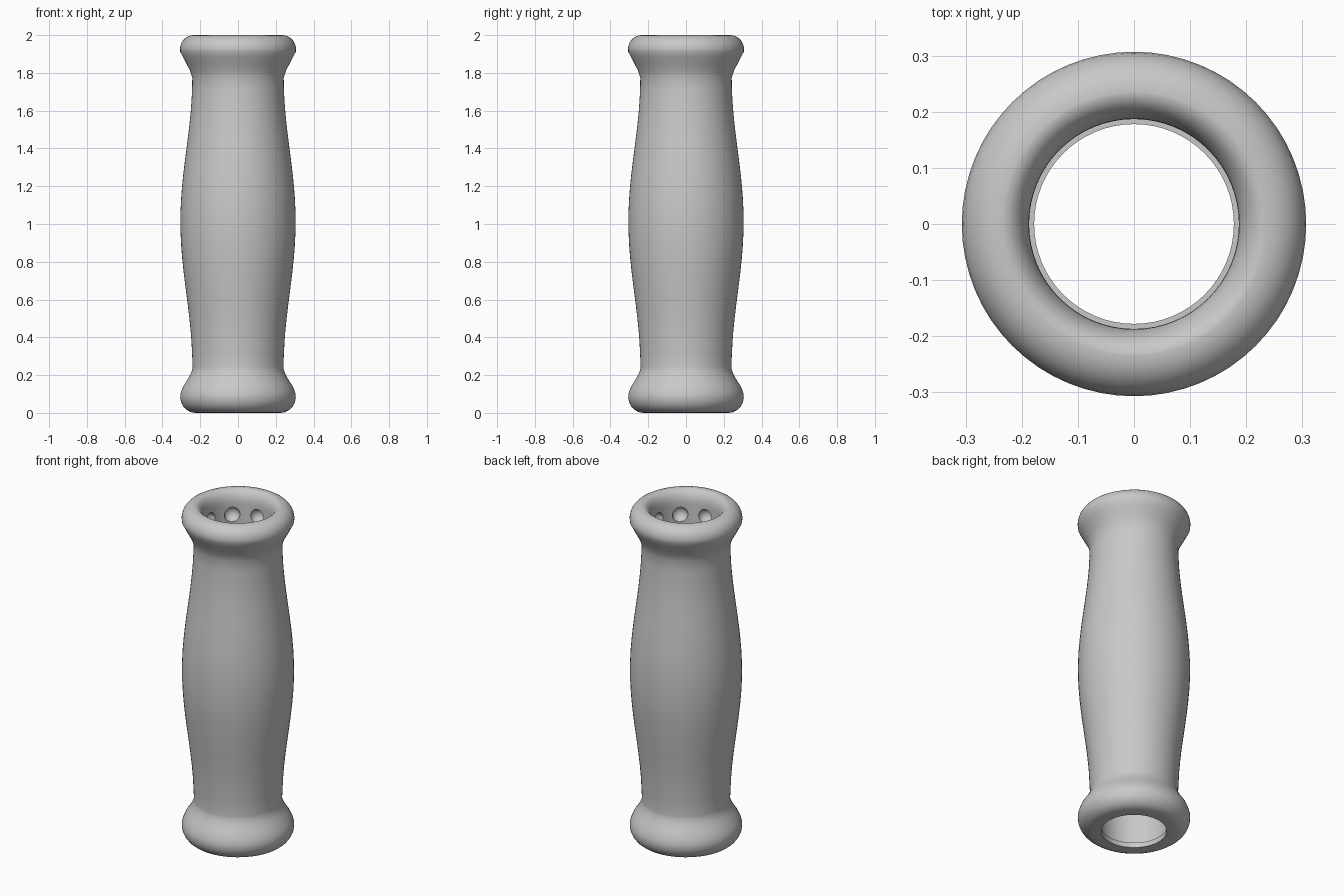
import bpy, bmesh, math
from mathutils import Matrix

cube = bpy.data.objects.get("Cube")
if cube:
    bpy.data.objects.remove(cube, do_unlink=True)

grey = bpy.data.materials.new("plain grey")
grey.use_nodes = True
colour = (0.58, 0.58, 0.58, 1)
grey.diffuse_color = colour
grey.node_tree.nodes["Principled BSDF"].inputs["Base Color"].default_value = colour

SEGMENTS = 64
BORE = 0.187


def new_object(name, bm):
    mesh = bpy.data.meshes.new(name)
    bm.to_mesh(mesh)
    bm.free()
    mesh.materials.append(grey)
    obj = bpy.data.objects.new(name, mesh)
    bpy.context.collection.objects.link(obj)
    return obj


def lathe(name, profile):
    """Spin a closed (radius, z) outline around the z axis."""
    bm = bmesh.new()
    rings = []
    for i in range(SEGMENTS):
        a = 2 * math.pi * i / SEGMENTS
        rings.append([bm.verts.new((r * math.cos(a), r * math.sin(a), z)) for r, z in profile])
    for i, ring in enumerate(rings):
        after = rings[(i + 1) % SEGMENTS]
        for j in range(len(profile)):
            k = (j + 1) % len(profile)
            bm.faces.new((ring[j], after[j], after[k], ring[k]))
    bmesh.ops.recalc_face_normals(bm, faces=bm.faces[:])
    return new_object(name, bm)


def arc(cr, cz, rr, rz, start, end, steps=8):
    """Points along an elliptical arc, angles in degrees."""
    angles = [math.radians(start + (end - start) * i / steps) for i in range(steps + 1)]
    return [(cr + rr * math.cos(a), cz + rz * math.sin(a)) for a in angles]


# Outline: lower lip and flare, swelling grip, upper flare, rounded rim, bore
lower = [(0.178, 0.0)] + arc(0.225, 0.085, 0.081, 0.085, -90, 25)
lower += [(0.288, 0.145), (0.268, 0.175), (0.252, 0.203), (0.243, 0.225), (0.24, 0.245)]
grip = [(0.2735 - 0.0315 * math.cos(2 * math.pi * t), 0.25 + 1.525 * t)
        for t in (i / 24 for i in range(1, 25))]
upper = [(0.255, 1.815), (0.274, 1.85), (0.292, 1.885)]
rim = arc(0.235, 1.925, 0.072, 0.075, -10, 90) + arc(0.235, 1.92, 0.235 - BORE, 0.08, 95, 180)
bore = [(BORE, 0.03), (0.178, 0.03)]
handle = lathe("handle_grip", lower + grip + upper + rim + bore)

# Ring of round sockets in the bore below the rim
bm = bmesh.new()
for i in range(8):
    spot = Matrix.Rotation(i * math.pi / 4, 4, "Z") @ Matrix.Translation((BORE, 0, 1.86))
    bmesh.ops.create_uvsphere(bm, u_segments=24, v_segments=12, radius=0.044, matrix=spot)
cutter = new_object("socket_cutter", bm)
cutter.hide_render = True
cutter.hide_set(True)

sockets = handle.modifiers.new("sockets", "BOOLEAN")
sockets.operation = "DIFFERENCE"
sockets.solver = "EXACT"
sockets.object = cutter

# Bake the cut so the shading follows the final surface
bpy.context.view_layer.objects.active = handle
handle.select_set(True)
bpy.ops.object.modifier_apply(modifier=sockets.name)
bpy.data.objects.remove(cutter, do_unlink=True)
bpy.ops.object.shade_smooth_by_angle(angle=math.radians(35))
